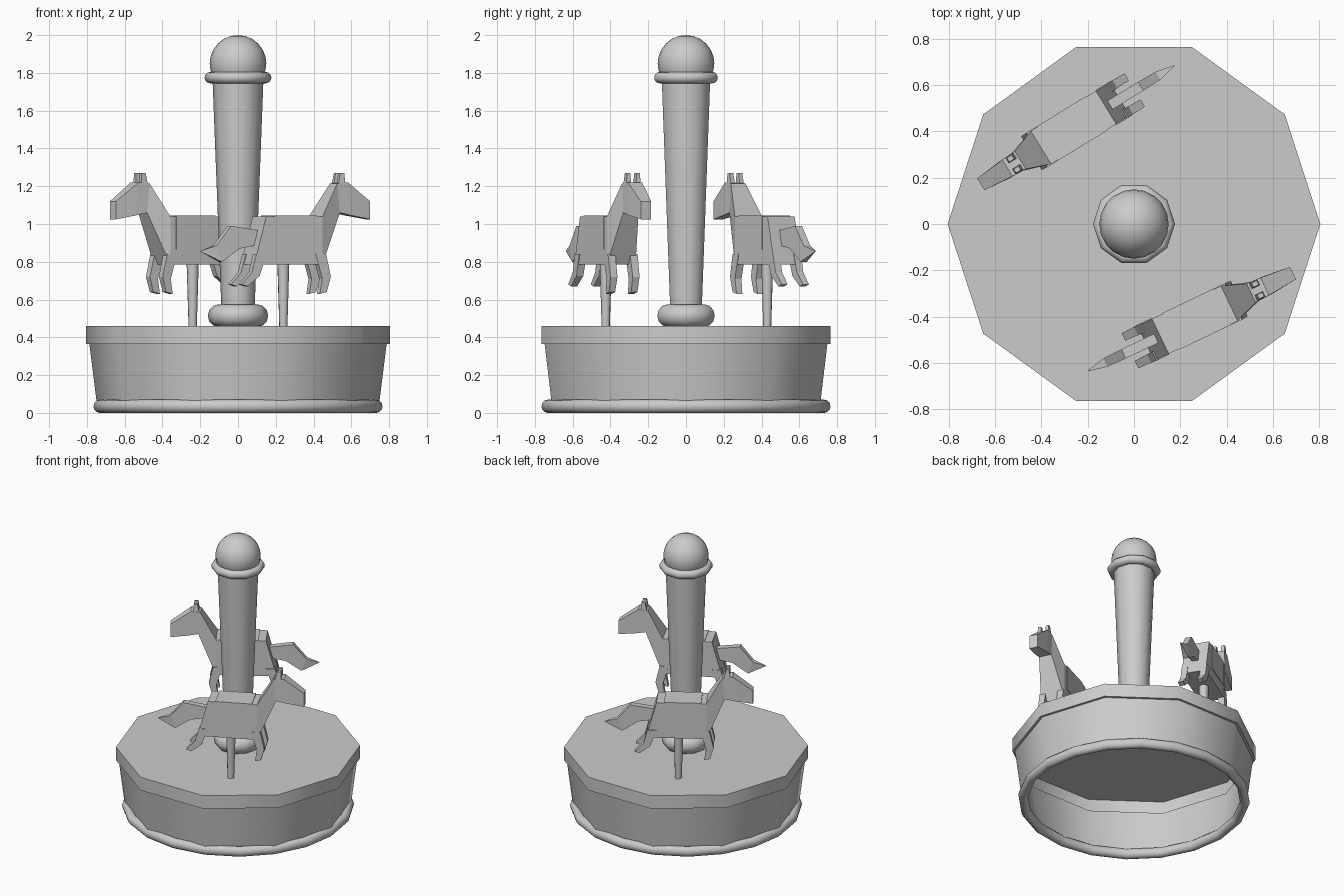
import bpy, bmesh, math
from mathutils import Matrix

if "Cube" in bpy.data.objects:
    bpy.data.objects.remove(bpy.data.objects["Cube"])


def finish(bm, name, matrix=None, smooth=None):
    bmesh.ops.remove_doubles(bm, verts=bm.verts, dist=1e-5)
    bmesh.ops.recalc_face_normals(bm, faces=bm.faces)
    me = bpy.data.meshes.new(name)
    bm.to_mesh(me)
    bm.free()
    if smooth:
        me.polygons.foreach_set("use_smooth", [True] * len(me.polygons))
        me.set_sharp_from_angle(angle=math.radians(smooth))
    ob = bpy.data.objects.new(name, me)
    bpy.context.collection.objects.link(ob)
    if matrix:
        ob.matrix_world = matrix
    return ob


def lathe(name, profile, sides, closed=False, matrix=None):
    """Revolve (radius, z) points around z."""
    bm = bmesh.new()
    rings = [[bm.verts.new((r * math.cos(2 * math.pi * i / sides),
                            r * math.sin(2 * math.pi * i / sides), z))
              for i in range(sides)] for r, z in profile]
    pairs = list(zip(rings, rings[1:]))
    if closed:
        pairs.append((rings[-1], rings[0]))
    for a, b in pairs:
        for i in range(sides):
            j = (i + 1) % sides
            bm.faces.new((a[i], a[j], b[j], b[i]))
    return finish(bm, name, matrix, 45)


def ring(name, major, rr, rz, z, sides):
    prof = [(major + rr * math.cos(k * math.pi / 6), z + rz * math.sin(k * math.pi / 6))
            for k in range(12)]
    return lathe(name, prof, sides, closed=True)


def loft(name, sections, matrix, y=0.0):
    """Skin four-sided sections (x1, z1, x2, z2, half width)."""
    bm = bmesh.new()
    rows = [[bm.verts.new(p) for p in ((x1, y - w, z1), (x1, y + w, z1),
                                       (x2, y + w, z2), (x2, y - w, z2))]
            for x1, z1, x2, z2, w in sections]
    for a, b in zip(rows, rows[1:]):
        for i in range(4):
            j = (i + 1) % 4
            bm.faces.new((a[i], a[j], b[j], b[i]))
    bm.faces.new(rows[0])
    bm.faces.new(rows[-1])
    return finish(bm, name, matrix)


# Hollow ten-sided base with overhanging deck, and its rounded foot ring
lathe("base", [(0, 0.46), (0.805, 0.46), (0.805, 0.365), (0.787, 0.365), (0.745, 0.03)], 10)
ring("base_ring", 0.733, 0.032, 0.035, 0.035, 20)

# Centre pillar with collars and ball
lathe("pillar", [(0.086, 0.5), (0.135, 1.77)], 10)
ring("pillar_foot_ring", 0.102, 0.058, 0.06, 0.515, 10)
ring("pillar_top_ring", 0.147, 0.03, 0.03, 1.775, 10)
ball = bmesh.new()
bmesh.ops.create_uvsphere(ball, u_segments=20, v_segments=12, radius=0.15)
finish(ball, "pillar_ball", Matrix.Translation((0, 0, 1.85)), 60)


def horse(tag, x, y, angle):
    m = Matrix.Translation((x, y, 0)) @ Matrix.Rotation(math.radians(angle), 4, 'Z')
    lathe("pole_" + tag, [(0.022, 0.46), (0.033, 0.82)], 10, matrix=m)
    # Body, neck and head in one skin
    loft("horse_body_" + tag, [(-0.14, 1.04, -0.21, 0.785, 0.084),
                               (0.19, 1.04, 0.19, 0.785, 0.084),
                               (0.295, 1.215, 0.31, 1.06, 0.045),
                               (0.36, 1.22, 0.38, 1.045, 0.042),
                               (0.495, 1.12, 0.495, 1.025, 0.03)], m)
    loft("saddle_" + tag, [(-0.09, 1.045, -0.09, 0.865, 0.087),
                           (0.155, 1.045, 0.155, 0.865, 0.087)], m)
    loft("tail_" + tag, [(-0.15, 0.965, -0.18, 0.885, 0.022),
                         (-0.316, 0.99, -0.266, 0.87, 0.022),
                         (-0.403, 0.885, -0.37, 0.80, 0.02),
                         (-0.487, 0.857, -0.484, 0.853, 0.002)], m)
    # Paired legs and ears
    for side, s in (("left", 1), ("right", -1)):
        loft(f"front_leg_{side}_{tag}", [(0.21, 0.84, 0.15, 0.84, 0.022),
                                         (0.238, 0.72, 0.188, 0.71, 0.02),
                                         (0.215, 0.64, 0.175, 0.63, 0.018)], m, s * 0.065)
        loft(f"hind_leg_{side}_{tag}", [(-0.14, 0.84, -0.20, 0.84, 0.022),
                                        (-0.18, 0.725, -0.225, 0.745, 0.02),
                                        (-0.25, 0.67, -0.285, 0.68, 0.018)], m, s * 0.066)
        loft(f"ear_{side}_{tag}", [(0.30, 1.19, 0.345, 1.19, 0.015),
                                   (0.315, 1.27, 0.34, 1.27, 0.01)], m, s * 0.028)


horse("front", 0.24, -0.425, 25.5)
horse("back", -0.24, 0.43, 211.5)
